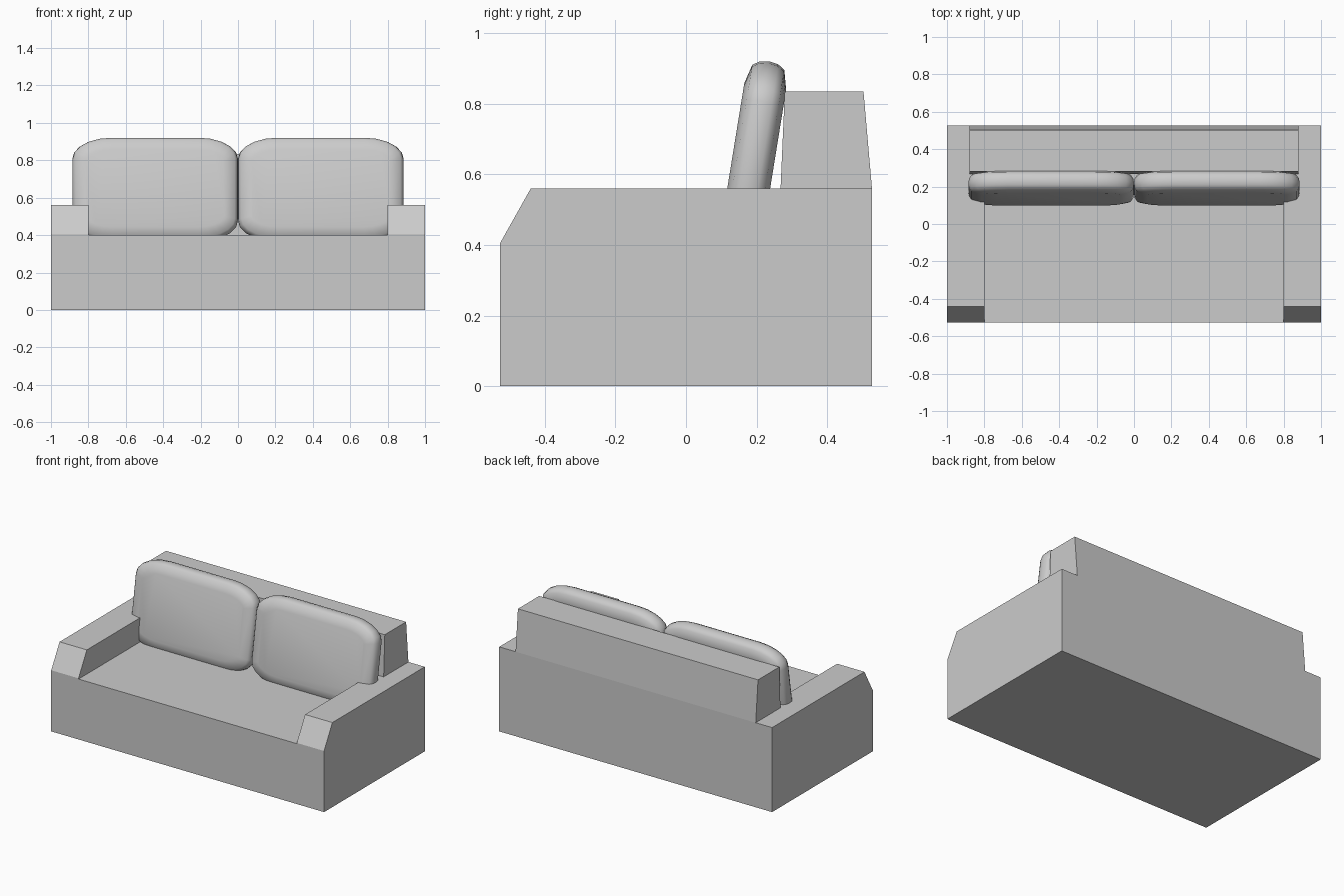
import bpy, bmesh, math
from mathutils import Matrix

if "Cube" in bpy.data.objects:
    bpy.data.objects.remove(bpy.data.objects["Cube"])


def make_object(name, bm):
    bmesh.ops.recalc_face_normals(bm, faces=bm.faces)
    mesh = bpy.data.meshes.new(name)
    bm.to_mesh(mesh)
    bm.free()
    obj = bpy.data.objects.new(name, mesh)
    bpy.context.collection.objects.link(obj)
    return obj


def extrude_profile(name, profile, half_width):
    """Side profile in (y, z), extruded symmetrically along x."""
    bm = bmesh.new()
    face = bm.faces.new([bm.verts.new((-half_width, y, z)) for y, z in profile])
    moved = bmesh.ops.extrude_face_region(bm, geom=[face])["geom"]
    verts = [v for v in moved if isinstance(v, bmesh.types.BMVert)]
    bmesh.ops.translate(bm, verts=verts, vec=(2 * half_width, 0, 0))
    # the start face is kept by the extrusion and closes the solid
    return make_object(name, bm)


def rounded_outline(hw, hh, rx, rz, steps=5):
    """Rectangle in (x, z) with elliptical corners."""
    pts = []
    for q, (sx, sz) in enumerate([(1, 1), (-1, 1), (-1, -1), (1, -1)]):
        for i in range(steps + 1):
            a = (q + i / steps) * math.pi / 2
            pts.append((sx * (hw - rx) + rx * math.cos(a),
                        sz * (hh - rz) + rz * math.sin(a)))
    return pts


def cushion(name, x):
    bm = bmesh.new()
    # (depth, inset) across the soft edge
    edge = [(-.060, .072), (-.046, .0175), (-.026, .004), (0, 0),
            (.026, .004), (.046, .0175), (.060, .072)]
    rings = []
    for y, inset in edge:
        pts = rounded_outline(.443 - inset, .2815 - inset,
                              .21 - inset, .115 - inset * .8)
        rings.append([bm.verts.new((px, y, pz)) for px, pz in pts])
    n = len(rings[0])
    for a, b in zip(rings, rings[1:]):
        for i in range(n):
            j = (i + 1) % n
            bm.faces.new((a[i], a[j], b[j], b[i]))
    bm.faces.new(rings[0])
    bm.faces.new(rings[-1])
    obj = make_object(name, bm)
    obj.data.transform(Matrix.Translation((x, .191, .6425))
                       @ Matrix.Rotation(math.radians(-9.2), 4, 'X'))
    for p in obj.data.polygons:
        p.use_smooth = True
    return obj


# Body with sloped arm fronts
body = extrude_profile("sofa_body", [(-.527, 0), (.527, 0), (.527, .56),
                                     (-.44, .56), (-.527, .405)], 1)

# Seat recess between the arms
cutter = extrude_profile("seat_cutter", [(-.7, .40), (.268, .40),
                                         (.268, .8), (-.7, .8)], .8)
cutter.hide_render = True
cut = body.modifiers.new("seat_recess", 'BOOLEAN')
cut.operation = 'DIFFERENCE'
cut.solver = 'EXACT'
cut.object = cutter
bpy.context.view_layer.objects.active = body
body.select_set(True)
bpy.ops.object.modifier_apply(modifier=cut.name)
bpy.data.objects.remove(cutter)

# Tapered backrest
extrude_profile("backrest", [(.268, .56), (.527, .56),
                             (.503, .835), (.28, .835)], .88)

# Leaning back cushions
for side, x in (("left", -.443), ("right", .443)):
    cushion(side + "_back_cushion", x)
